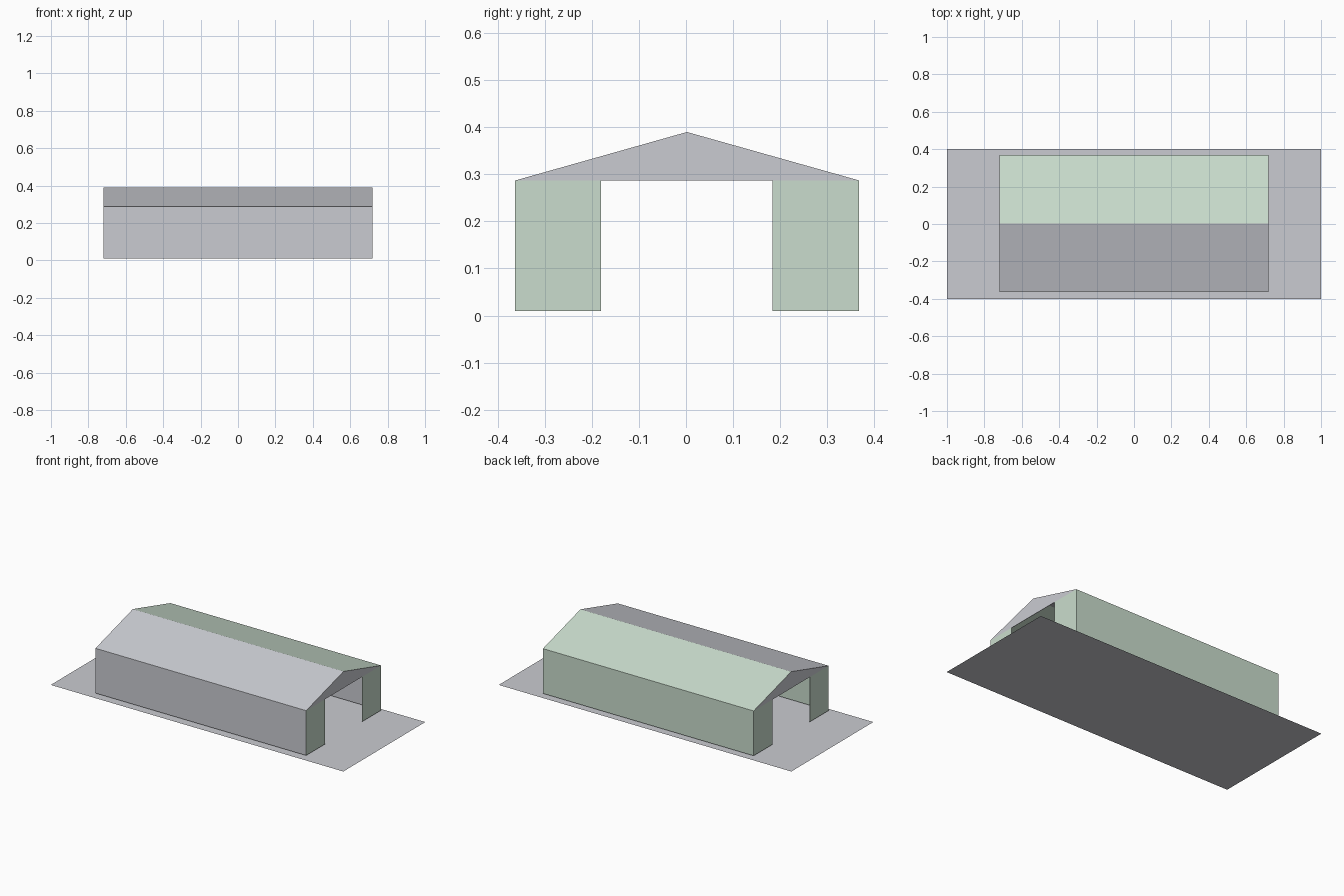
import bpy
import bmesh

cube = bpy.data.objects.get("Cube")
if cube:
    bpy.data.objects.remove(cube)


def make_material(name, colour):
    mat = bpy.data.materials.new(name)
    mat.use_nodes = True
    mat.diffuse_color = (*colour, 1)
    mat.node_tree.nodes["Principled BSDF"].inputs["Base Color"].default_value = (*colour, 1)
    return mat


def make_object(name, bm, materials):
    mesh = bpy.data.meshes.new(name)
    bm.to_mesh(mesh)
    bm.free()
    for mat in materials:
        mesh.materials.append(mat)
    obj = bpy.data.objects.new(name, mesh)
    bpy.context.collection.objects.link(obj)
    return obj


grey = make_material("pale_grey", (0.59, 0.60, 0.64))
green = make_material("pale_green", (0.59, 0.72, 0.61))

HALF_LENGTH = 0.72
BASE, EAVE, RIDGE = 0.01, 0.287, 0.39
FRONT, BACK, MID = -0.363, 0.368, 0.002
DOOR_FRONT, DOOR_BACK = -0.181, 0.184

# Ground slab: one flat sheet
bm = bmesh.new()
bm.faces.new([bm.verts.new((x, y, 0)) for x, y in ((-1, -0.4), (1, -0.4), (1, 0.4), (-1, 0.4))])
make_object("ground_slab", bm, [grey])

# Shed shell: walls, roof slopes and end frames around the open doorways
bm = bmesh.new()


def add_face(points, slot):
    bm.faces.new([bm.verts.new(p) for p in points]).material_index = slot


# Long sides, grey at the front and green at the back
profile = [(FRONT, BASE), (FRONT, EAVE), (MID, RIDGE), (BACK, EAVE), (BACK, BASE)]
for i, (a, b) in enumerate(zip(profile, profile[1:])):
    add_face([(-HALF_LENGTH, *a), (HALF_LENGTH, *a), (HALF_LENGTH, *b), (-HALF_LENGTH, *b)],
             0 if i < 2 else 1)

# Ends: two green piers under a grey gable
for x in (-HALF_LENGTH, HALF_LENGTH):
    for y0, y1 in ((FRONT, DOOR_FRONT), (DOOR_BACK, BACK)):
        add_face([(x, y0, BASE), (x, y1, BASE), (x, y1, EAVE), (x, y0, EAVE)], 1)
    add_face([(x, FRONT, EAVE), (x, DOOR_FRONT, EAVE), (x, DOOR_BACK, EAVE),
              (x, BACK, EAVE), (x, MID, RIDGE)], 0)

bmesh.ops.remove_doubles(bm, verts=bm.verts, dist=0.0001)
bm.normal_update()
centre = bm.faces[:][0].calc_center_median() * 0
centre.z = 0.2
for face in bm.faces:
    if face.normal.dot(face.calc_center_median() - centre) < 0:
        face.normal_flip()

# Thin sheet whose inner side takes the opposite colour
shell = make_object("shed_shell", bm, [grey, green, grey])
sheet = shell.modifiers.new("sheet_thickness", "SOLIDIFY")
sheet.thickness = 0.003
sheet.offset = -1
sheet.material_offset = 1
